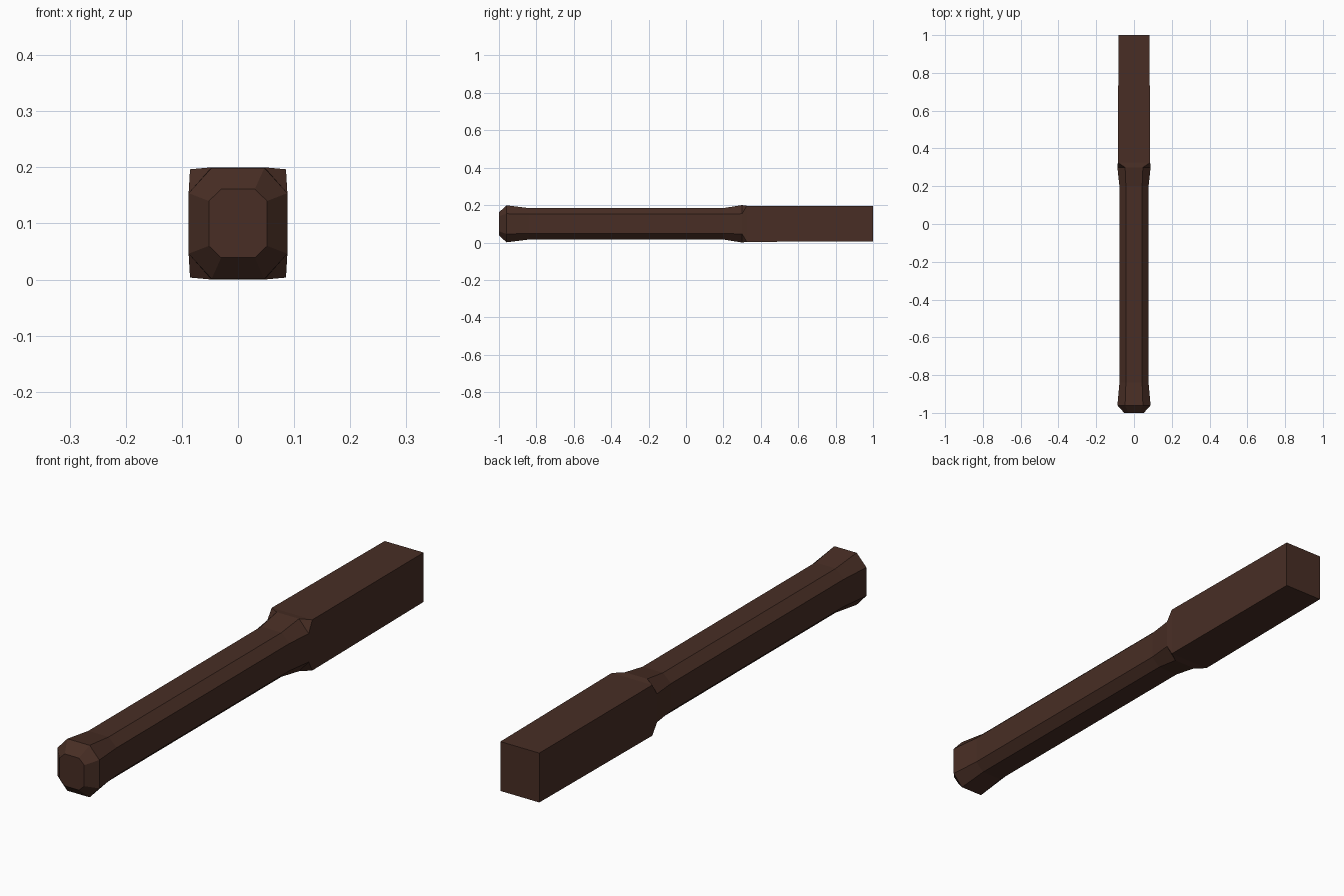
import bpy, bmesh

if "Cube" in bpy.data.objects:
    bpy.data.objects.remove(bpy.data.objects["Cube"])

wood = bpy.data.materials.new("dark_brown_wood")
wood.diffuse_color = (0.065, 0.027, 0.018, 1)
wood.use_nodes = True
wood.node_tree.nodes["Principled BSDF"].inputs["Base Color"].default_value = wood.diffuse_color

CZ = 0.1  # height of the centre line


def ring(y, hw, hh, cx, cz):
    """Chamfered rectangle: half width/height and the flat half lengths."""
    pts = [(cx, hh), (hw, cz), (hw, -cz), (cx, -hh),
           (-cx, -hh), (-hw, -cz), (-hw, cz), (-cx, hh)]
    return [(x, y, CZ + z) for x, z in pts]


# y, half width, half height, flat half width, flat half height
sections = [
    (-1.00, 0.052, 0.061, 0.030, 0.040),    # end cap
    (-0.96, 0.088, 0.099, 0.047, 0.054),    # pommel flare
    (-0.84, 0.077, 0.084, 0.043, 0.052),    # grip start
    (0.20, 0.077, 0.084, 0.043, 0.052),     # grip end
    (0.30, 0.088, 0.100, 0.047, 0.054),     # shoulder
    (0.325, 0.0855, 0.0965, 0.0855, 0.0965),  # square block start
    (1.00, 0.082, 0.094, 0.082, 0.094),     # square block end
]

bm = bmesh.new()
rings = [[bm.verts.new(p) for p in ring(*s)] for s in sections]
for a, b in zip(rings, rings[1:]):
    for i in range(8):
        j = (i + 1) % 8
        bm.faces.new((a[i], a[j], b[j], b[i]))
bm.faces.new(rings[0])
bm.faces.new(rings[-1][::-1])
# Chamfers collapse to plain corners on the square block
bmesh.ops.remove_doubles(bm, verts=bm.verts, dist=0.0005)
bmesh.ops.recalc_face_normals(bm, faces=bm.faces)

mesh = bpy.data.meshes.new("handle")
bm.to_mesh(mesh)
bm.free()
mesh.materials.append(wood)
handle = bpy.data.objects.new("handle", mesh)
bpy.context.collection.objects.link(handle)
